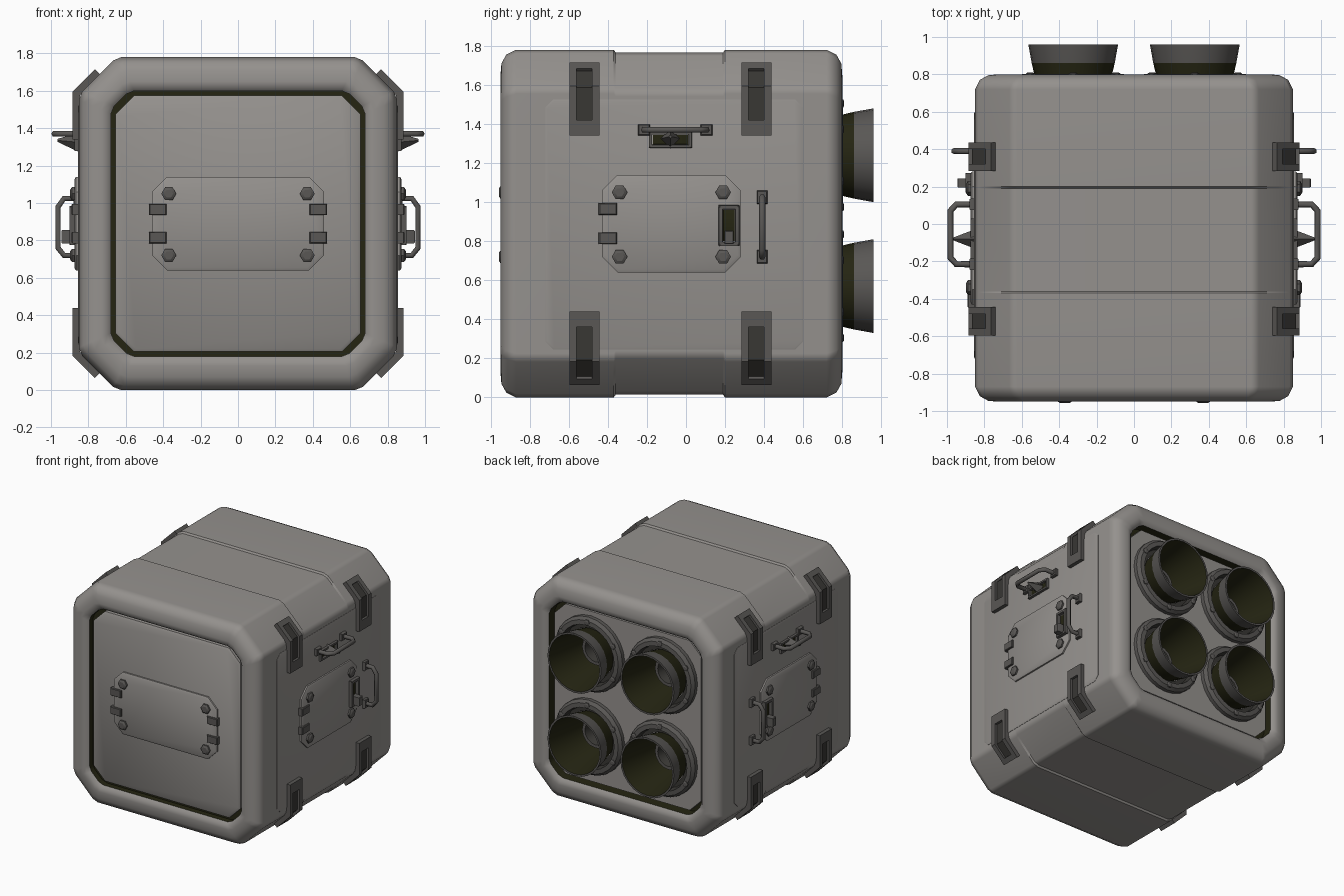
import bpy, bmesh, math
from mathutils import Vector

if "Cube" in bpy.data.objects:
    bpy.data.objects.remove(bpy.data.objects["Cube"])


def material(name, rgb):
    m = bpy.data.materials.new(name)
    m.diffuse_color = (*rgb, 1)
    m.use_nodes = True
    m.node_tree.nodes["Principled BSDF"].inputs["Base Color"].default_value = m.diffuse_color
    return m


HULL = material("warm grey hull", (0.30, 0.285, 0.27))
METAL = material("dark grey metal", (0.10, 0.095, 0.09))
CHAR = material("charcoal", (0.04, 0.038, 0.034))
OLIVE = material("dark olive", (0.018, 0.018, 0.006))


# ---- helpers: rings of (u, v, w) mapped to world by f ----
def along_y(u, v, w):
    return (u, w, v)


def front_map(u, v, w):
    return (u, -0.915 - w, v)


def side_map(s):
    return lambda u, v, w: (s * (0.855 + w), u, v)


def finish(name, bm, mats, angle=35):
    bmesh.ops.recalc_face_normals(bm, faces=bm.faces)
    me = bpy.data.meshes.new(name)
    for f in bm.faces:
        f.smooth = True
    bm.to_mesh(me)
    bm.free()
    for m in mats:
        me.materials.append(m)
    me.set_sharp_from_angle(angle=math.radians(angle))
    ob = bpy.data.objects.new(name, me)
    bpy.context.collection.objects.link(ob)
    return ob


def loft(name, rings, mat, f=along_y, bands=None, mat2=None, cap0=True, cap1=True, angle=35):
    """Skin closed rings; bands are the band numbers (or -1 / -2 for caps) using mat2."""
    bands = bands or ()
    bm = bmesh.new()
    vs = [[bm.verts.new(f(*p)) for p in r] for r in rings]
    n = len(rings[0])
    for b in range(len(vs) - 1):
        for i in range(n):
            j = (i + 1) % n
            face = bm.faces.new((vs[b][i], vs[b][j], vs[b + 1][j], vs[b + 1][i]))
            face.material_index = int(b in bands)
    for use, ring, key in ((cap0, vs[0], -1), (cap1, vs[-1], -2)):
        if use:
            bm.faces.new(ring).material_index = int(key in bands)
    return finish(name, bm, [mat, mat2] if mat2 else [mat], angle)


def octagon(hu, hv, ch, w, cu=0.0, cv=0.89, r=0.0):
    a, b = hu - ch, hv - ch
    p = [Vector(q) for q in ((a, -hv), (hu, -b), (hu, b), (a, hv), (-a, hv), (-hu, b), (-hu, -b), (-a, -hv))]
    if r:
        p = [q + (p[(i + d) % 8] - q).normalized() * r for i, q in enumerate(p) for d in (-1, 1)]
    return [(cu + q.x, cv + q.y, w) for q in p]


def circle(r, w, cu, cv, n=24):
    return [(cu + r * math.cos(2 * math.pi * i / n), cv + r * math.sin(2 * math.pi * i / n), w) for i in range(n)]


def box(name, cu, cv, hu, hv, w0, w1, mat, f):
    rect = lambda k, w: [(cu + a * k * hu, cv + b * k * hv, w) for a, b in ((-1, -1), (1, -1), (1, 1), (-1, 1))]
    return loft(name, [rect(1, w0), rect(1, w1 - 0.005), rect(0.88, w1)], mat, f)


def frame(name, cu, cv, hu, hv, t, w0, w1, f):
    for d in (-1, 1):
        box(name + "_end", cu + d * (hu - t / 2), cv, t / 2, hv, w0, w1, METAL, f)
        box(name + "_rail", cu, cv + d * (hv - t / 2), hu, t / 2, w0, w1, METAL, f)
    box(name + "_well", cu, cv, hu - t, hv - t, w0, w0 + 0.008, OLIVE, f)


def bolt(name, u, v, r, w, h, f):
    loft(name, [circle(r, w, u, v, 6), circle(r, w + h * 0.6, u, v, 6), circle(r * 0.6, w + h, u, v, 6)], METAL, f)


def handle(name, path):
    cu = bpy.data.curves.new(name, 'CURVE')
    cu.dimensions = '3D'
    cu.bevel_depth, cu.bevel_resolution, cu.use_fill_caps = 0.017, 1, True
    sp = cu.splines.new('POLY')
    sp.points.add(len(path) - 1)
    for pt, co in zip(sp.points, path):
        pt.co = (*co, 1)
    cu.materials.append(METAL)
    ob = bpy.data.objects.new(name, cu)
    bpy.context.collection.objects.link(ob)


# ---- hull: octagonal shell with soft ends, shallow belt and recessed ends ----
R = 0.025
shell = [(.64, .67, .09, -.88), (.68, .71, .10, -.88), (.68, .71, .10, -.925), (.70, .73, .11, -.945),
         (.73, .76, .125, -.95), (.78, .82, .165, -.945), (.825, .865, .19, -.92), (.85, .89, .2, -.87),
         (.85, .89, .2, -.37), (.85, .876, .2, -.36), (.85, .876, .2, .19), (.85, .89, .2, .20),
         (.85, .89, .2, .72), (.825, .865, .19, .77), (.78, .82, .165, .795), (.73, .76, .125, .80),
         (.70, .73, .11, .795), (.68, .71, .10, .775), (.68, .71, .10, .70), (.62, .65, .09, .70)]
hull = loft("hull", [octagon(a, b, c, y, r=R) for a, b, c, y in shell], HULL,
            bands=(-1, 0, 1, 17, 18), mat2=OLIVE, cap1=False)
hull.modifiers.new("weighted", 'WEIGHTED_NORMAL').keep_sharp = True

# ---- front panel ----
loft("front_panel", [octagon(.655, .685, .10, -.87), octagon(.655, .685, .10, -.905),
                     octagon(.64, .67, .095, -.915)], HULL)


# ---- access hatch with bolts and hinges ----
def hatch(name, cu, hu, f, hinge_sides):
    loft(name, [octagon(hu, .25, .08, -.005, cu, .89), octagon(hu, .25, .08, .012, cu, .89),
                octagon(hu - .015, .235, .075, .02, cu, .89)], HULL, f)
    for d in (-1, 1):
        for v in (.72, 1.05):
            bolt(name + "_bolt", cu + d * (hu - .09), v, .04, .018, .025, f)
    for d in hinge_sides:
        for v in (.815, .965):
            box(name + "_hinge", cu + d * (hu - .03), v, .047, .03, -.005, .035, METAL, f)


hatch("front_hatch", 0, .46, front_map, (-1, 1))

# ---- rear panel with four nozzle openings ----
centres = [(x, z) for x in (-.325, .325) for z in (.57, 1.24)]
bm = bmesh.new()
loops = [octagon(.655, .685, .10, .745)] + [circle(.2, .745, x, z) for x, z in centres]
edges = []
for k, ring in enumerate(loops):
    vs = [bm.verts.new(along_y(*p)) for p in ring]
    es = [bm.edges.new((vs[i], vs[(i + 1) % len(vs)])) for i in range(len(vs))]
    edges += es
    if k == 0:
        rim = es
bmesh.ops.triangle_fill(bm, use_beauty=True, edges=edges)
ext = bmesh.ops.extrude_edge_only(bm, edges=rim)
for v in ext["geom"]:
    if isinstance(v, bmesh.types.BMVert):
        v.co.y = .69
finish("rear_panel", bm, [HULL])

# ---- nozzles, flanges and throats ----
for x, z in centres:
    prof = [(.19, .72), (.208, .80), (.222, .86), (.24, .96), (.225, .96), (.205, .86), (.165, .60)]
    loft("nozzle", [circle(r, y, x, z) for r, y in prof], OLIVE, bands=(2, 3), mat2=METAL, cap0=False)
    prof = [(.13, .60), (.12, .69), (.095, .69), (.07, .61)]
    loft("nozzle_throat", [circle(r, y, x, z, 16) for r, y in prof], METAL, bands=(2, -2), mat2=CHAR)
    prof = [(.30, .74), (.30, .775), (.28, .80), (.245, .803), (.235, .75), (.20, .75)]
    loft("nozzle_flange", [circle(r, y, x, z) for r, y in prof], METAL, bands=(3, 4), mat2=CHAR,
         cap0=False, cap1=False)
    for i in range(6):
        a = math.pi / 3 * i + math.pi / 6
        bolt("flange_bolt", x + .265 * math.cos(a), z + .265 * math.sin(a), .024, .795, .015, along_y)


# ---- corner clips bent over the chamfers ----
def clip(s, cy, up):
    def strip(name, poly, y0, y1, mat):
        f = lambda x, z, y: (s * x, y, z if up else 1.78 - z)
        loft(name, [[(*p, y) for p in poly] for y in (y0, y1)], mat, f)
    full = [(.845, 1.34), (.885, 1.34), (.885, 1.595), (.765, 1.715), (.735, 1.685), (.845, 1.575)]
    thin = [(.845, 1.36), (.866, 1.36), (.866, 1.588), (.757, 1.697), (.74, 1.68), (.845, 1.575)]
    low = [(.845, 1.34), (.885, 1.34), (.885, 1.42), (.845, 1.42)]
    high = [(.795, 1.685), (.765, 1.715), (.735, 1.685), (.765, 1.655)]
    for d in (-1, 1):
        strip("clip_rail", full, cy + d * .04, cy + d * .077, METAL)
    strip("clip_slot", thin, cy - .04, cy + .04, CHAR)
    strip("clip_foot", low, cy - .04, cy + .04, METAL)
    strip("clip_head", high, cy - .04, cy + .04, METAL)


# ---- both sides ----
for s in (1, -1):
    f = side_map(s)
    loft("side_panel", [octagon(.66, .64, .04, -.02, -.06, .885), octagon(.66, .64, .04, -.003, -.06, .885),
                        octagon(.652, .632, .038, 0, -.06, .885)], HULL, f)
    hatch("side_hatch", -.075, .355, f, (-1,))
    for cy in (-.52, .36):
        for up in (True, False):
            clip(s, cy, up)
    # latch on the hatch edge
    frame("latch", .22, .88, .053, .105, .022, .015, .045, f)
    box("latch_lever", .22, .82, .024, .035, .02, .09, METAL, f)
    # upright handle
    handle("upright_handle", [(s * x, .39, z) for x, z in (
        (.85, .72), (.93, .72), (.962, .76), (.962, .98), (.93, 1.025), (.85, 1.025))])
    for z in (.72, 1.025):
        box("upright_handle_foot", .39, z, .026, .034, -.005, .025, METAL, f)
    # level handle with its well and wedge
    handle("level_handle", [(s * x, y, 1.37) for x, y in (
        (.85, -.215), (.95, -.215), (.982, -.18), (.982, .07), (.95, .105), (.85, .105))])
    for y in (-.215, .105):
        box("level_handle_foot", y, 1.37, .03, .028, -.005, .025, METAL, f)
    frame("handle_well", -.08, 1.32, .11, .042, .016, -.005, .02, f)
    loft("handle_wedge", [circle(.05, 0, -.08, 1.325, 4), circle(.008, .11, -.08, 1.335, 4)], METAL, f)
